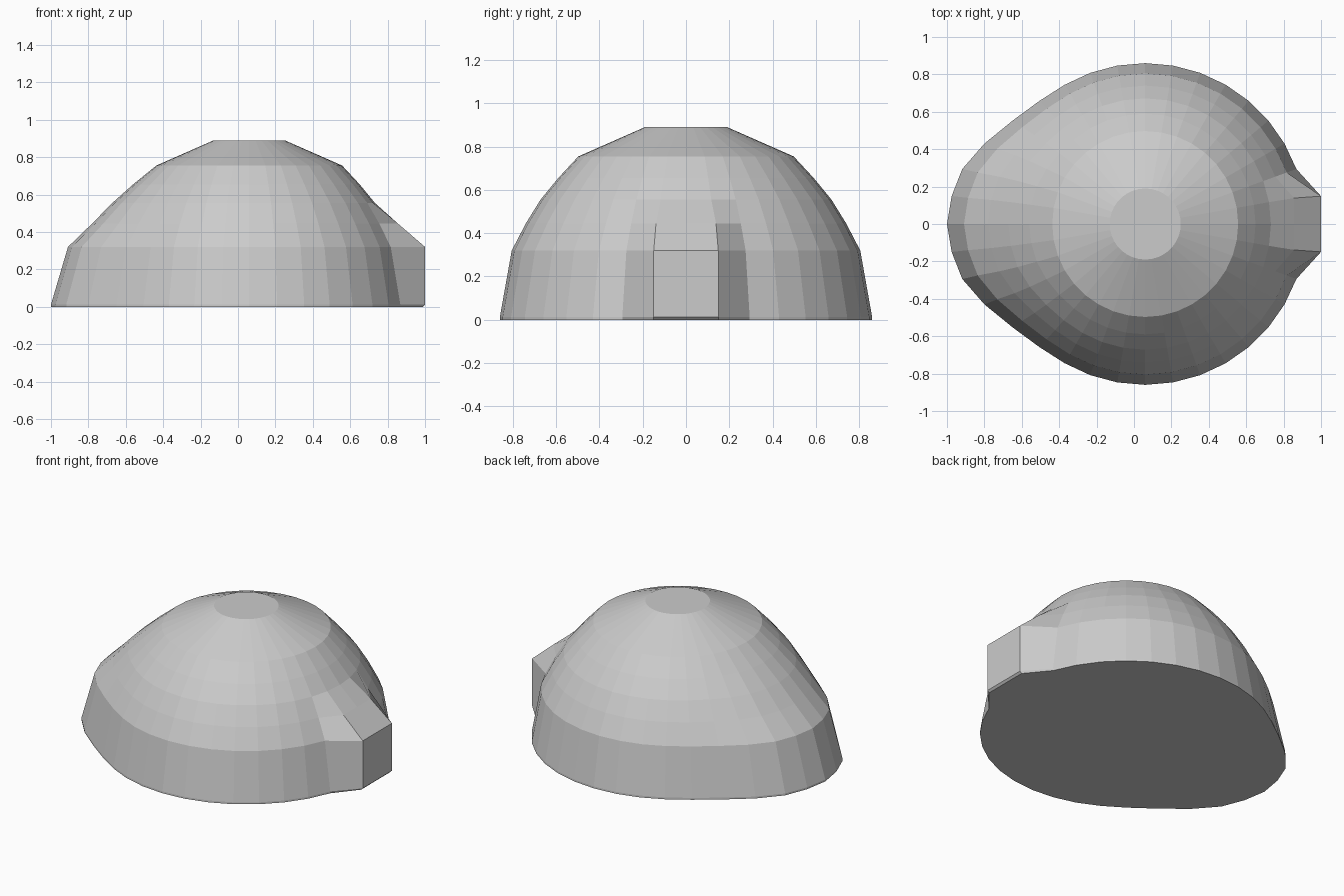
import bpy, bmesh
from math import sin, cos, radians

if "Cube" in bpy.data.objects:
    bpy.data.objects.remove(bpy.data.objects["Cube"])

SIDES = 36
CX = 0.06
# rings: (radius, height, rear bulge weight, spout face x)
RINGS = [
    (0.860, 0.000, 1.00, 0.988),
    (0.860, 0.012, 1.00, 1.000),
    (0.805, 0.320, 0.82, 1.000),
    (0.740, 0.445, 0.50, 0.855),
    (0.672, 0.555, 0.30, None),
    (0.590, 0.655, 0.15, None),
    (0.497, 0.755, 0.00, None),
    (0.190, 0.890, 0.00, None),
]
# leftward stretch by number of steps away from the left tip
BULGE = [0.20, 0.188, 0.170, 0.115, 0.05, 0.012]

bm = bmesh.new()
rings = []
for r, z, weight, spout in RINGS:
    ring = []
    for i in range(SIDES):
        a = radians(i * 360 / SIDES)
        x, y = CX + r * cos(a), r * sin(a)
        # stretched left end
        step = abs(i - SIDES // 2)
        if step < len(BULGE):
            x -= BULGE[step] * weight
        # flat-ended spout on the right
        if spout and i in (0, 1, SIDES - 1):
            x = spout
            y = {0: 0, 1: 0.149, SIDES - 1: -0.149}[i]
            if z > 0.4:
                y *= 0.93
        ring.append(bm.verts.new((x, y, z)))
    rings.append(ring)

# walls, floor and flat top
for lo, hi in zip(rings, rings[1:]):
    for i in range(SIDES):
        j = (i + 1) % SIDES
        bm.faces.new((lo[i], lo[j], hi[j], hi[i]))
bm.faces.new(rings[0][::-1])
bm.faces.new(rings[-1])
bmesh.ops.recalc_face_normals(bm, faces=bm.faces[:])

mesh = bpy.data.meshes.new("dome_shell")
bm.to_mesh(mesh)
bm.free()
bpy.context.collection.objects.link(bpy.data.objects.new("dome_shell", mesh))
